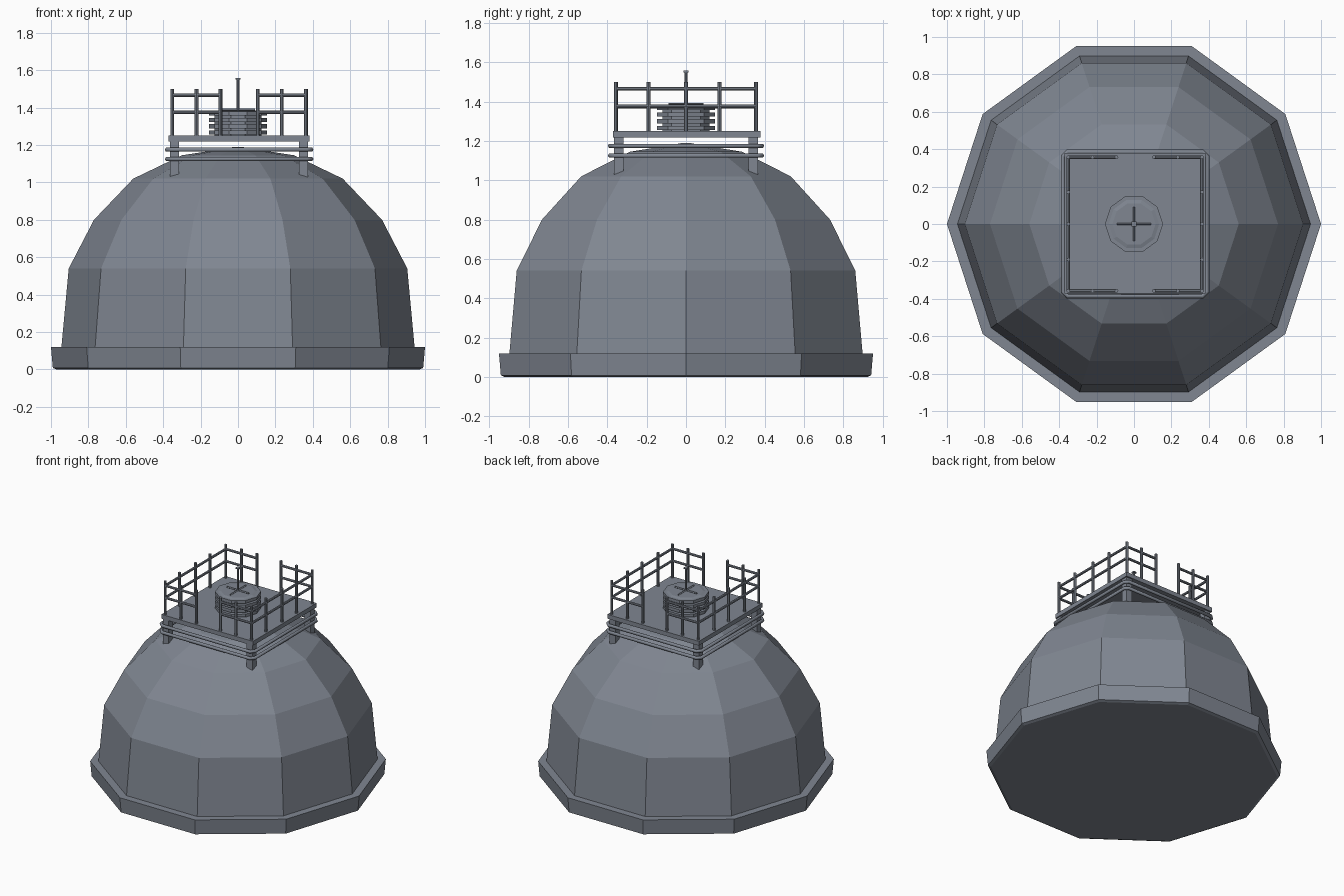
import bpy
import bmesh
import math
from mathutils import Vector

cube = bpy.data.objects.get("Cube")
if cube:
    bpy.data.objects.remove(cube, do_unlink=True)

steel = bpy.data.materials.new("blue_grey_steel")
steel.use_nodes = True
colour = (0.215, 0.24, 0.285, 1)
steel.diffuse_color = colour
steel.node_tree.nodes["Principled BSDF"].inputs["Base Color"].default_value = colour

CX = 0.006          # platform centre in x
DECK_TOP = 1.25


def add_object(name, data):
    obj = bpy.data.objects.new(name, data)
    data.materials.append(steel)
    bpy.context.collection.objects.link(obj)
    return obj


def from_bmesh(name, bm):
    bmesh.ops.recalc_face_normals(bm, faces=bm.faces)
    mesh = bpy.data.meshes.new(name)
    bm.to_mesh(mesh)
    bm.free()
    return add_object(name, mesh)


def lathe(name, profile, sides=10):
    """Spin (radius, height) points into a faceted solid."""
    bm = bmesh.new()
    rings = []
    for r, z in profile:
        angles = [math.tau * i / sides for i in range(sides)]
        rings.append([bm.verts.new((r * math.cos(a), r * math.sin(a), z)) for a in angles])
    for low, high in zip(rings, rings[1:]):
        for i in range(sides):
            j = (i + 1) % sides
            bm.faces.new((low[i], low[j], high[j], high[i]))
    bm.faces.new(rings[0][::-1])
    bm.faces.new(rings[-1])
    return from_bmesh(name, bm)


def box(name, centre, size):
    bm = bmesh.new()
    bmesh.ops.create_cube(bm, size=1)
    bmesh.ops.scale(bm, vec=size, verts=bm.verts)
    bmesh.ops.translate(bm, vec=centre, verts=bm.verts)
    return from_bmesh(name, bm)


def rod(name, start, end, radius=0.01, sides=8):
    start, end = Vector(start), Vector(end)
    span = end - start
    bm = bmesh.new()
    bmesh.ops.create_cone(bm, cap_ends=True, segments=sides, radius1=radius,
                          radius2=radius, depth=span.length)
    bmesh.ops.rotate(bm, matrix=span.to_track_quat('Z', 'Y').to_matrix(), verts=bm.verts)
    bmesh.ops.translate(bm, vec=(start + end) / 2, verts=bm.verts)
    return from_bmesh(name, bm)


def pipe_frame(name, z, half=0.386, corner=0.025):
    """Closed square pipe with clipped corners."""
    curve = bpy.data.curves.new(name, 'CURVE')
    curve.dimensions = '3D'
    curve.bevel_depth = 0.012
    curve.bevel_resolution = 1
    spline = curve.splines.new('POLY')
    points = []
    for k in range(4):
        for x, y in ((half, half - corner), (half - corner, half)):
            for _ in range(k):
                x, y = -y, x
            points.append((x + CX, y, z, 1))
    spline.points.add(len(points) - 1)
    for p, co in zip(spline.points, points):
        p.co = co
    spline.use_cyclic_u = True
    add_object(name, curve)


# Ten-sided dome and plinth
lathe("plinth", [(0.97, 0), (0.99, 0.008), (1.0, 0.12), (0.93, 0.12)])
lathe("dome", [(0.945, 0.11), (0.905, 0.54), (0.77, 0.80), (0.56, 1.02),
               (0.3, 1.145), (0.07, 1.18), (0.02, 1.19)])

# Platform, legs and pipes around it
box("deck", (CX, 0.004, 1.234), (0.755, 0.75, 0.032))
for sx in (-1, 1):
    for sy in (-1, 1):
        box("platform_leg", (CX + sx * 0.345, sy * 0.343, 1.13), (0.048, 0.048, 0.2))
for z in (1.125, 1.175):
    pipe_frame("lower_pipe_frame", z)

# Guard rails: full on the sides, gapped at front and back
R = 0.357
for sx in (-1, 1):
    x = CX + sx * R
    for y in (-R, -0.19, 0, 0.17, R):
        rod("side_post", (x, y, DECK_TOP), (x, y, 1.5))
    for z in (1.375, 1.465):
        rod("side_rail", (x, -R, z), (x, R, z), 0.009)
    for y in (-R, R):
        for d in (0.1, 0.228):
            px = CX + sx * d
            rod("gate_post", (px, y, DECK_TOP), (px, y, 1.5))
        for z in (1.375, 1.465):
            rod("gate_rail", (x, y, z), (CX + sx * 0.1, y, z), 0.009)

# Ribbed hatch with hand wheel spokes and a mast
lathe("hatch_core", [(0.125, 1.245), (0.125, 1.37)])
for i in range(4):
    z = 1.255 + i * 0.034
    lathe("hatch_rib", [(0.155, z), (0.155, z + 0.022)])
lathe("hatch_lid", [(0.15, 1.375), (0.115, 1.384)])
for dx, dy in ((1, 0), (0, 1)):
    rod("wheel_spoke", (-0.09 * dx, -0.09 * dy, 1.388), (0.09 * dx, 0.09 * dy, 1.388), 0.006, 4)
rod("mast", (0, 0, 1.37), (0, 0, 1.55), 0.007)
box("mast_cap", (0, 0, 1.553), (0.026, 0.026, 0.008))
